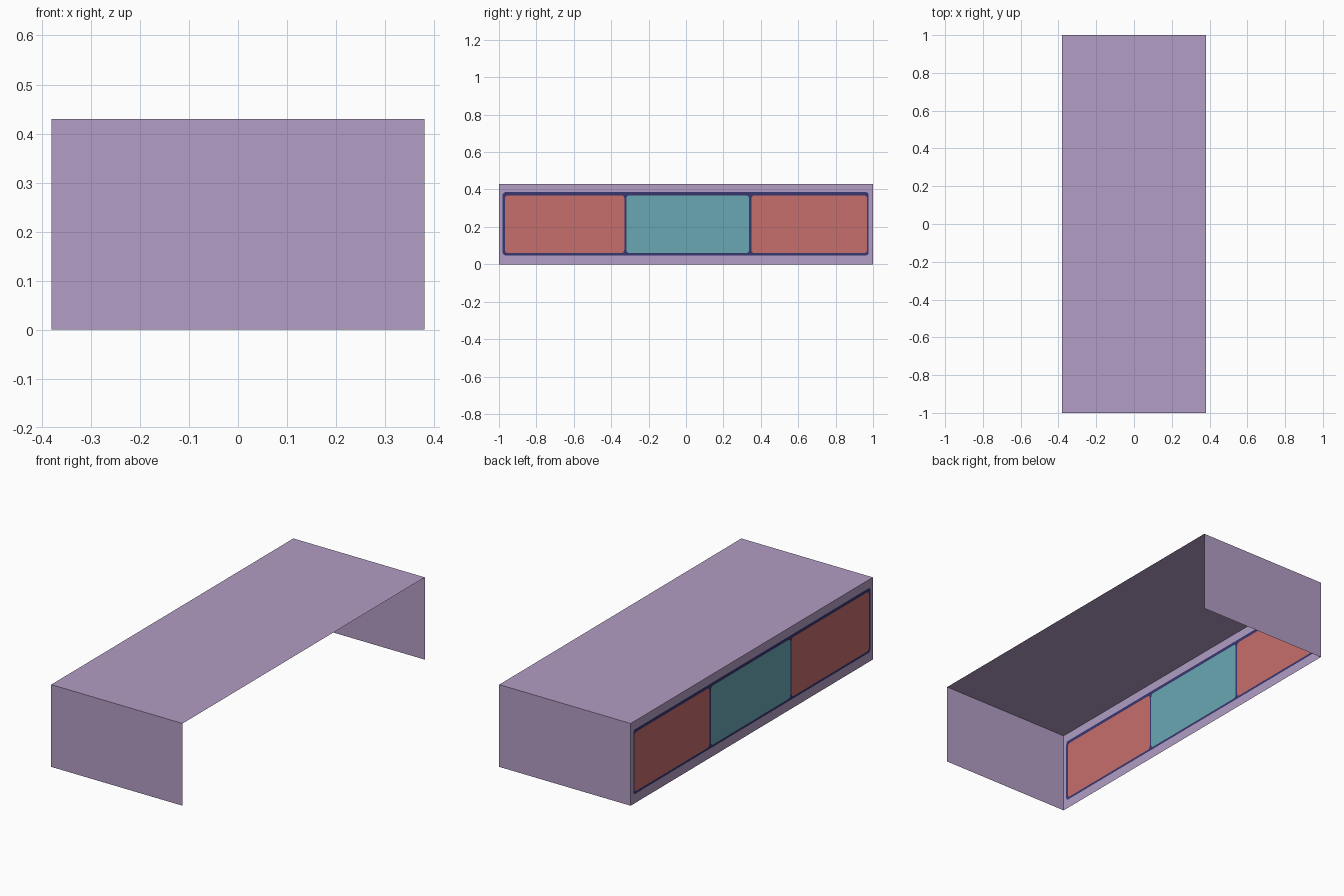
import bpy, bmesh
from math import sin, cos, pi
from mathutils import Vector

cube = bpy.data.objects.get("Cube")
if cube:
    bpy.data.objects.remove(cube, do_unlink=True)


def srgb(*rgb):
    return tuple(((c / 255 + 0.055) / 1.055) ** 2.4 for c in rgb) + (1.0,)


def material(name, colour):
    m = bpy.data.materials.new(name)
    m.use_nodes = True
    m.diffuse_color = colour
    m.node_tree.nodes["Principled BSDF"].inputs["Base Color"].default_value = colour
    return m


lavender = material("lavender", srgb(178, 157, 196))
coral = material("coral", srgb(198, 110, 108))
teal = material("teal", srgb(104, 167, 178))
navy = material("navy", srgb(56, 54, 112))

X, Y, H = 0.38, 1.0, 0.43


def sheet(name, mat, loops, outward):
    """Thin flat sheet: first loop is the outline, the others are cut out."""
    bm = bmesh.new()
    edges = []
    for loop in loops:
        vs = [bm.verts.new(p) for p in loop]
        edges += [bm.edges.new((a, b)) for a, b in zip(vs, vs[1:] + vs[:1])]
    bmesh.ops.triangle_fill(bm, edges=edges, use_beauty=True, normal=outward)
    for f in bm.faces:
        f.normal_update()
        if f.normal.dot(Vector(outward)) < 0:
            f.normal_flip()
    me = bpy.data.meshes.new(name)
    bm.to_mesh(me)
    bm.free()
    me.materials.append(mat)
    ob = bpy.data.objects.new(name, me)
    bpy.context.collection.objects.link(ob)
    return ob


def side_loop(y0, y1, z0, z1, r=0.0, steps=4):
    """Rectangle in the side wall, with corners rounded by r."""
    if r == 0:
        return [(-X, y0, z0), (-X, y1, z0), (-X, y1, z1), (-X, y0, z1)]
    centres = [(y1 - r, z1 - r), (y0 + r, z1 - r), (y0 + r, z0 + r), (y1 - r, z0 + r)]
    pts = []
    for q, (cy, cz) in enumerate(centres):
        for i in range(steps + 1):
            a = (q + i / steps) * pi / 2
            pts.append((-X, cy + r * cos(a), cz + r * sin(a)))
    return pts


# Top and the two end panels
sheet("top_panel", lavender,
      [[(-X, -Y, H), (X, -Y, H), (X, Y, H), (-X, Y, H)]], (0, 0, 1))
for name, s in (("front_panel", -1), ("back_panel", 1)):
    sheet(name, lavender,
          [[(-X, s * Y, 0), (X, s * Y, 0), (X, s * Y, H), (-X, s * Y, H)]], (0, s, 0))

# Side wall with its border and three colour fields, all in one plane
border = side_loop(-0.98, 0.977, 0.048, 0.386, 0.015)
fields = [side_loop(y0, y1, 0.06, 0.369, 0.016)
          for y0, y1 in ((-0.968, -0.33), (-0.319, 0.337), (0.35, 0.968))]
sheet("side_wall", lavender, [side_loop(-Y, Y, 0, H), border], (-1, 0, 0))
sheet("side_border", navy, [border] + fields, (-1, 0, 0))
for name, mat, loop in zip(("front_field", "middle_field", "back_field"),
                           (coral, teal, coral), fields):
    sheet(name, mat, [loop], (-1, 0, 0))
